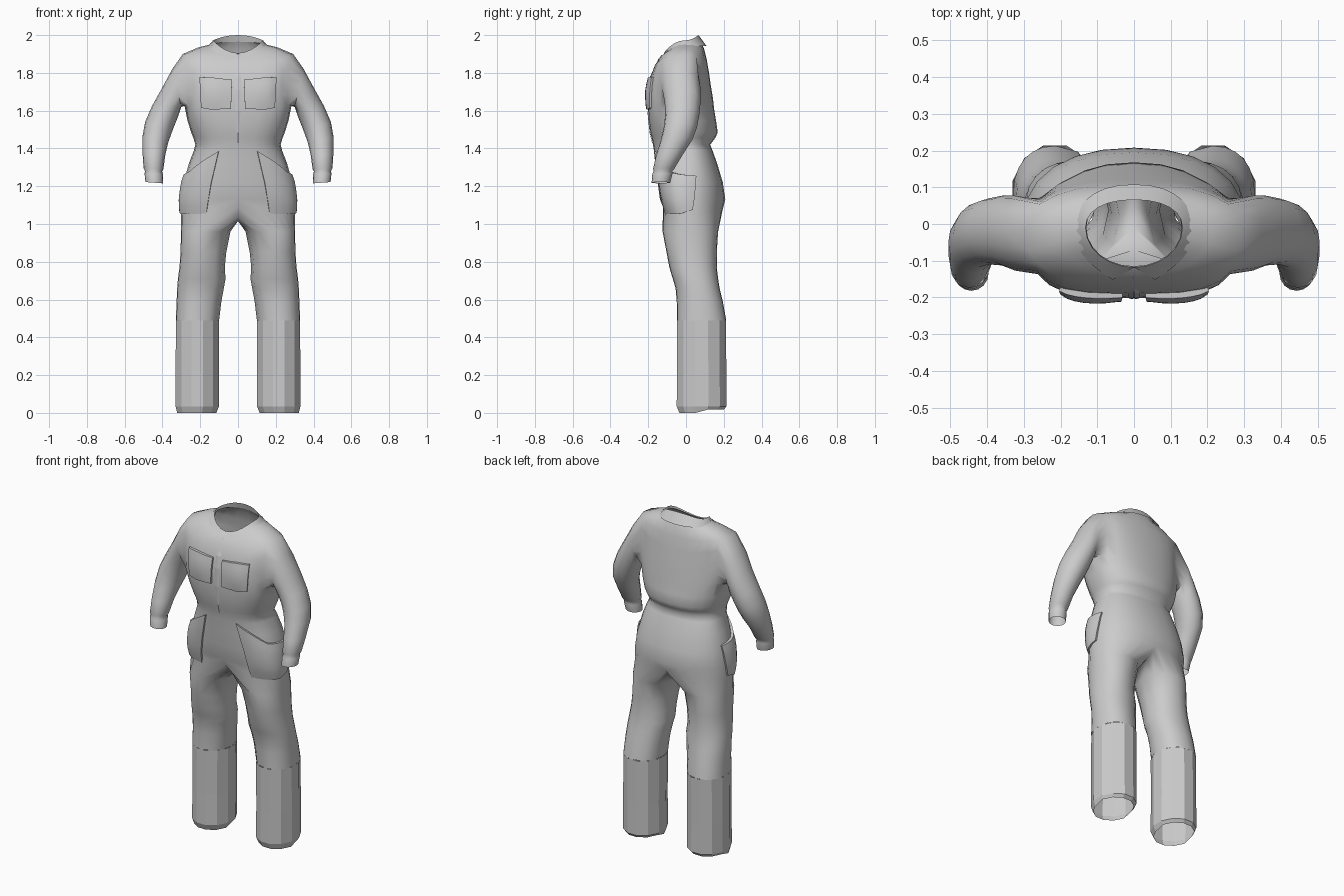
import bpy, bmesh, math
from mathutils import Vector

if "Cube" in bpy.data.objects:
    bpy.data.objects.remove(bpy.data.objects["Cube"])

COLS = 12
TS = [-90 + 180 * i / COLS for i in range(COLS + 1)]


def finish(name, bm, angle=None, mirror=True):
    bmesh.ops.remove_doubles(bm, verts=bm.verts, dist=1e-5)
    bmesh.ops.recalc_face_normals(bm, faces=bm.faces)
    me = bpy.data.meshes.new(name)
    bm.to_mesh(me)
    bm.free()
    ob = bpy.data.objects.new(name, me)
    bpy.context.collection.objects.link(ob)
    if angle:
        bpy.ops.object.select_all(action='DESELECT')
        ob.select_set(True)
        bpy.context.view_layer.objects.active = ob
        bpy.ops.object.shade_smooth_by_angle(angle=math.radians(angle))
    if mirror:
        m = ob.modifiers.new("mirror", 'MIRROR')
        m.merge_threshold = 0.001
    return ob


def bridge(bm, a, b, closed=False):
    n = len(a)
    for i in range(n if closed else n - 1):
        j = (i + 1) % n
        bm.faces.new((a[i], a[j], b[j], b[i]))


# Torso cross-sections: z front/side/back, half width, y front/back, front squareness
ROWS = [
    (1.900, 1.955, 1.965, .130, -.115, .075, 1.0),
    (1.880, 1.935, 1.930, .210, -.140, .095, .85),
    (1.840, 1.900, 1.870, .292, -.165, .110, .68),
    (1.780, 1.840, 1.800, .290, -.188, .122, .60),
    (1.710, 1.765, 1.730, .287, -.200, .132, .60),
    (1.660, 1.700, 1.670, .285, -.202, .142, .60),
    (1.600, 1.630, 1.600, .284, -.202, .150, .62),
    (1.540, 1.550, 1.540, .268, -.197, .160, .68),
    (1.485, 1.485, 1.485, .248, -.190, .168, .74),
    (1.455, 1.455, 1.455, .236, -.182, .155, .76),
    (1.420, 1.420, 1.420, .226, -.175, .128, .78),
    (1.390, 1.390, 1.390, .233, -.170, .140, .78),
    (1.320, 1.320, 1.320, .260, -.163, .165, .80),
    (1.220, 1.220, 1.220, .288, -.150, .195, .80),
    (1.130, 1.130, 1.130, .300, -.138, .208, .80),
    (1.090, 1.060, 1.080, .303, -.122, .195, .80),
]


def ring_pt(row, t):
    zf, zs, zb, a, yf, yb, e = row
    c, s = max(0, math.cos(math.radians(t))), math.sin(math.radians(t))
    if s > 0:
        e = .9
    yc = .01 if zs < 1.4 else -.01
    y = yc + ((yb - yc) if s > 0 else (yf - yc)) * abs(s) ** e
    z = zs + ((zb if s > 0 else zf) - zs) * s * s
    return Vector((a * c ** e, y, z))


# Body: torso grid with an armhole, a sleeve and a leg, mirrored
bm = bmesh.new()
grid = [[bm.verts.new(ring_pt(r, t)) for t in TS] for r in ROWS]
R0, R1, C0, C1 = 2, 6, 4, 8
for r in range(len(ROWS) - 1):
    for c in range(COLS):
        if not (R0 <= r < R1 and C0 <= c < C1):
            bm.faces.new((grid[r][c], grid[r][c + 1], grid[r + 1][c + 1], grid[r + 1][c]))

# Sleeve: outer x,z, inner x,z, centre y, y radius
hole = [grid[R0][c] for c in range(C0, C1)] + [grid[r][C1] for r in range(R0, R1)]
hole += [grid[R1][c] for c in range(C1, C0, -1)] + [grid[r][C0] for r in range(R1, R0, -1)]
SLEEVE = [
    (.348, 1.820, .300, 1.620, -.025, .102), (.402, 1.720, .317, 1.570, -.018, .095),
    (.455, 1.625, .335, 1.525, -.020, .090), (.492, 1.540, .352, 1.480, -.030, .088),
    (.506, 1.460, .370, 1.430, -.050, .083), (.505, 1.370, .385, 1.365, -.087, .070),
    (.500, 1.295, .395, 1.290, -.118, .056), (.492, 1.280, .402, 1.278, -.122, .049),
    (.495, 1.268, .398, 1.265, -.125, .053), (.490, 1.222, .396, 1.215, -.133, .049),
]
prev = hole
for xo, zo, xi, zi, yc, ry in SLEEVE:
    mid = Vector(((xo + xi) / 2, yc, (zo + zi) / 2))
    u = Vector(((xo - xi) / 2, 0, (zo - zi) / 2))
    ring = []
    for i in range(16):
        th = math.radians(-45 + 22.5 * i)
        ring.append(bm.verts.new(mid + u * math.cos(th) + Vector((0, ry * math.sin(th), 0))))
    bridge(bm, prev, ring, True)
    prev = ring

# Leg: inner x, outer x, y front, y back, z
CROTCH = [(.165, 1.055), (.11, 1.03), (.05, 1.015), (-.01, 1.015), (-.07, 1.035)]
LEG = [
    (.040, .302, -.124, .170, .960), (.062, .304, -.103, .163, .850),
    (.070, .310, -.088, .163, .770), (.066, .318, -.070, .170, .710),
    (.075, .322, -.055, .178, .660), (.088, .325, -.049, .195, .590),
    (.100, .329, -.048, .213, .490),
]
prev = list(grid[-1]) + [bm.verts.new((0, y, z)) for y, z in CROTCH]
for xi, xo, yf, yb, z in LEG:
    cx, cy, rx, ry = (xi + xo) / 2, (yf + yb) / 2, (xo - xi) / 2, (yb - yf) / 2
    ring = []
    for t in TS + [120, 150, 180, 210, 240]:
        c, s = math.cos(math.radians(t)), math.sin(math.radians(t))
        ring.append(bm.verts.new((cx + rx * math.copysign(abs(c) ** .9, c),
                                  cy + ry * math.copysign(abs(s) ** .9, s), z)))
    bridge(bm, prev, ring, True)
    prev = ring
finish("coverall_body", bm, 60)

# Lower trouser legs: faceted open tubes with a turned-in hem
bm = bmesh.new()
prev = None
for xi, xo, yf, yb, z in [(.100, .329, -.048, .213, .490), (.101, .331, -.048, .214, .220),
                          (.100, .331, -.050, .215, .035), (.114, .322, -.036, .200, .005)]:
    ring = []
    for i in range(12):
        th = math.radians(15 + 30 * i)
        k = 1.03
        ring.append(bm.verts.new(((xi + xo) / 2 + k * (xo - xi) / 2 * math.cos(th),
                                  (yf + yb) / 2 + k * (yb - yf) / 2 * math.sin(th),
                                  0 if z < .02 and i > 5 else z + (.012 if z < .02 else 0))))
    if prev:
        bridge(bm, prev, ring, True)
    prev = ring
finish("lower_leg", bm)

# Collar: inner stand, fold line and outer flap ending in a point
bm = bmesh.new()
fold = (1.905, 1.972, 2.0, .132, -.118, .066, 1.0)
edge = (1.868, 1.935, 1.935, .162, -.150, .108, .95)
base = [bm.verts.new(ring_pt(ROWS[0], t)) for t in TS]
top = [bm.verts.new(ring_pt(fold, t)) for t in TS]
flap = []
for t in TS:
    p = ring_pt(edge, -68 + (t + 90) * 158 / 180)
    flap.append(bm.verts.new(p + Vector((0, 0, .008))))
flap[0].co = (.058, -.152, 1.866)
bridge(bm, base, top)
bridge(bm, top, flap)
finish("collar", bm, 40)


def surface(t, z, d):
    """Point on the torso at angle t and height z, pushed out by d."""
    for ra, rb in zip(ROWS, ROWS[1:]):
        p, q = ring_pt(ra, t), ring_pt(rb, t)
        if q.z <= z or rb is ROWS[-1]:
            tan = (ring_pt(rb, t + 2) - ring_pt(rb, t - 2))
            n = Vector((tan.y, -tan.x, 0)).normalized()
            k = min(1.4, (p.z - z) / (p.z - q.z))
            w = p.lerp(q, k) + n * d
            w.z = z
            return w


def along(pts, u):
    f = u * (len(pts) - 1)
    i = min(int(f), len(pts) - 2)
    return Vector(pts[i]).lerp(Vector(pts[i + 1]), f - i)


def pocket(name, top, bottom, nu, nv, lift, puff):
    bm = bmesh.new()
    g = []
    for j in range(-1, nv + 2):
        row = []
        for i in range(-1, nu + 2):
            u, v = min(max(i / nu, 0), 1), min(max(j / nv, 0), 1)
            t, z = along(top, u).lerp(along(bottom, u), v)
            rim = i in (-1, nu + 1) or j in (-1, nv + 1)
            bulge = puff * math.sin(math.pi * u) ** .6 * math.sin(math.pi * (.15 + .85 * v)) ** .6 if v < 1 and 0 < u < 1 else 0
            row.append(bm.verts.new(surface(t, z, -.004 if rim else lift + bulge)))
        g.append(row)
    for a, b in zip(g, g[1:]):
        bridge(bm, a, b)
    bmesh.ops.dissolve_degenerate(bm, dist=1e-5, edges=bm.edges)
    finish(name, bm, 40)


# Patch pockets on chest and hips, as (angle, height) outlines
pocket("chest_pocket", [(-88.6, 1.765), (-75, 1.775), (-57, 1.778)],
       [(-88, 1.61), (-72, 1.605), (-58, 1.615)], 6, 5, .010, .009)
pocket("hip_pocket", [(-70, 1.385), (-50, 1.335), (-27, 1.275), (-8, 1.262), (12, 1.255)],
       [(-62, 1.055), (-45, 1.053), (-25, 1.052), (-10, 1.055), (6, 1.075)], 8, 6, .008, .012)

# Front button strip
bm = bmesh.new()
zs = [1.88, 1.78, 1.71, 1.6, 1.485, 1.43]
bridge(bm, [bm.verts.new(surface(-89.99, z, .003)) for z in zs],
       [bm.verts.new(surface(-89.6, z, .001)) for z in zs])
finish("front_placket", bm)
